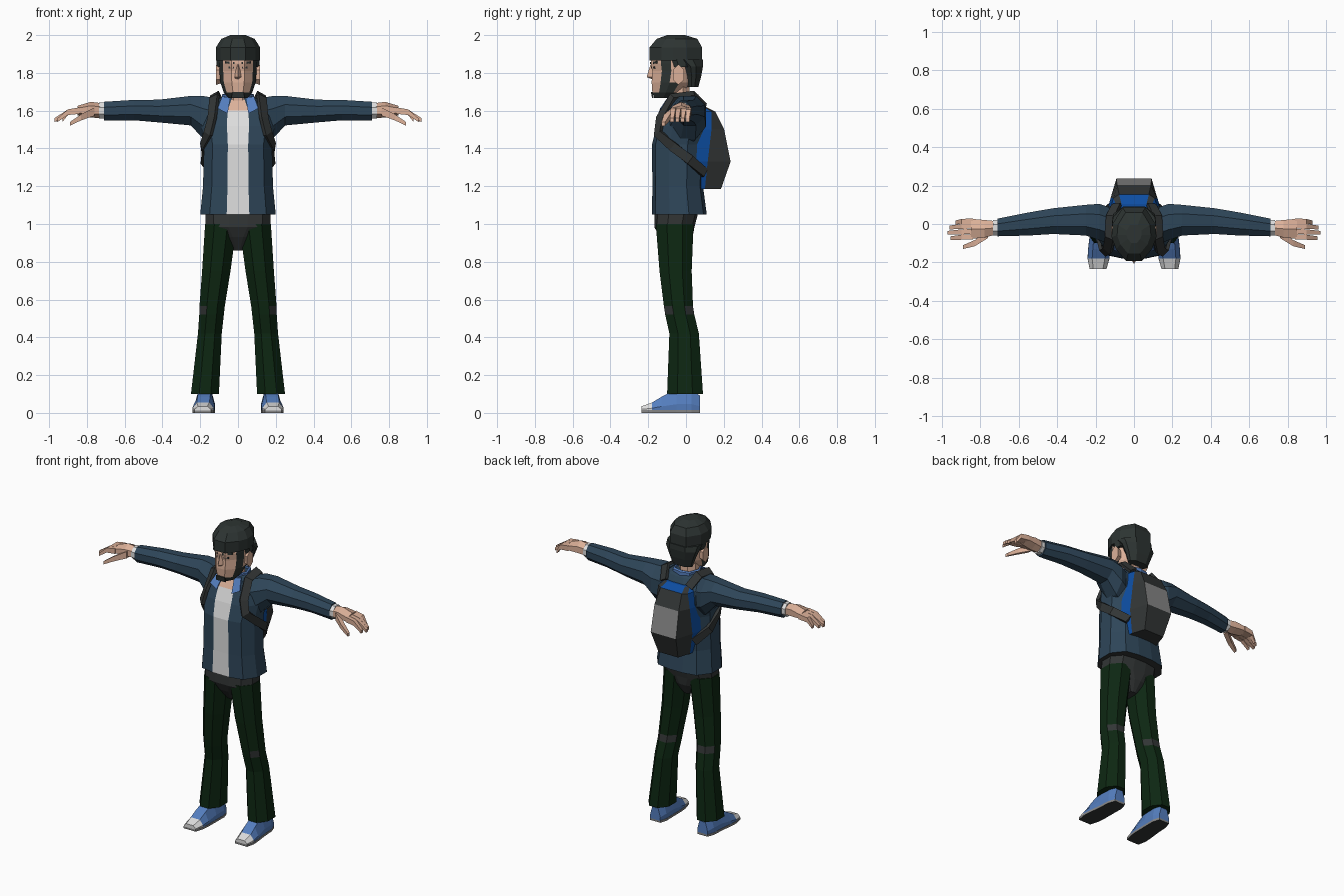
import bpy, bmesh, math
from mathutils import Vector as V

if "Cube" in bpy.data.objects:
    bpy.data.objects.remove(bpy.data.objects["Cube"])

# ---- colours
COLOURS = {
    "skin": (0.72, 0.44, 0.32), "hair": (0.026, 0.034, 0.032), "jacket": (0.027, 0.060, 0.098),
    "light_blue": (0.09, 0.21, 0.52), "white": (0.74, 0.74, 0.74), "pack_blue": (0.004, 0.075, 0.36),
    "grey": (0.24, 0.24, 0.24), "dark_grey": (0.032, 0.036, 0.036), "trousers": (0.004, 0.020, 0.006)}
MATS = {}
for key, c in COLOURS.items():
    MATS[key] = bpy.data.materials.new(key)
    MATS[key].diffuse_color = (*c, 1)


# ---- helpers
def loft(name, rings, colour, mirror=False, caps=True):
    """Skin a list of equal rings; colour is a name or rule(centre, normal)."""
    bm = bmesh.new()
    rows = [[bm.verts.new(p) for p in r] for r in rings]
    n = len(rows[0])
    for a, b in zip(rows, rows[1:]):
        for i in range(n):
            j = (i + 1) % n
            bm.faces.new((a[i], a[j], b[j], b[i]))
    if caps:
        bm.faces.new(rows[0])
        bm.faces.new(rows[-1])
    bmesh.ops.recalc_face_normals(bm, faces=bm.faces)
    bm.normal_update()
    used = []
    for f in bm.faces:
        k = colour(f.calc_center_median(), f.normal) if callable(colour) else colour
        if k not in used:
            used.append(k)
        f.material_index = used.index(k)
    me = bpy.data.meshes.new(name)
    bm.to_mesh(me)
    bm.free()
    for k in used:
        me.materials.append(MATS[k])
    ob = bpy.data.objects.new(name, me)
    bpy.context.collection.objects.link(ob)
    if mirror:
        m = ob.modifiers.new("mirror", 'MIRROR')
        m.use_mirror_merge = False
    return ob


def section(prof, z, w, yf, yb):
    """Symmetric horizontal ring from a half profile, fitted to width and depth."""
    mid, half = (yf + yb) / 2, (yb - yf) / 2
    right = [V((w * u, mid + half * v, z)) for u, v in prof]
    return right + [V((-p.x, p.y, z)) for p in reversed(right)]


def oval(c, axes, a, b, n=8):
    """Polygon ring around c, flats on the extents; axes is 'xy' or 'yz'."""
    e = {"x": V((1, 0, 0)), "y": V((0, 1, 0)), "z": V((0, 0, 1))}
    out = []
    for i in range(n):
        t = 2 * math.pi * (i + .5) / n
        s = 1 / math.cos(math.pi / n)
        out.append(V(c) + e[axes[0]] * a * s * math.cos(t) + e[axes[1]] * b * s * math.sin(t))
    return out


def ribbon(name, path, width, thick, colour, outward):
    """Flat strap following a path, facing along outward(point)."""
    pts, rings = [V(p) for p in path], []
    for i, p in enumerate(pts):
        t = (pts[min(i + 1, len(pts) - 1)] - pts[max(i - 1, 0)]).normalized()
        side = t.cross(outward(p)).normalized()
        out = side.cross(t).normalized()
        rings.append([p + side * width / 2 * a + out * thick / 2 * b
                      for a, b in ((1, 1), (-1, 1), (-1, -1), (1, -1))])
    return loft(name, rings, colour, True)


def plate(name, pts, colour, thick=0.008, mirror=True):
    return loft(name, [[V(p) for p in pts], [V(p) + V((0, -thick, 0)) for p in pts]], colour, mirror)


# ---- jacket body with the shirt showing down the front
BODY = [(.3, -1), (.75, -.87), (1, -.35), (1, .35), (.7, .88), (.25, 1)]
torso = [(1.05, .2, -.18, .11), (1.2, .185, -.178, .09), (1.42, .18, -.18, .10), (1.52, .195, -.155, .11),
         (1.6, .185, -.125, .10), (1.655, .12, -.095, .07), (1.675, .075, -.08, .05)]


def torso_rule(c, n):
    if abs(c.x) < .02 and n.y < -.3:
        return "skin" if c.z > 1.61 else "white"
    return "dark_grey" if n.z < -.9 else "jacket"


loft("jacket", [section(BODY, *s) for s in torso], torso_rule)

# ---- sleeves, cuffs
sleeve = [(.11, 1.54, .125, -.015, .095), (.18, 1.562, .115, .01, .095), (.25, 1.6, .078, .02, .08),
          (.42, 1.598, .06, .015, .067), (.55, 1.603, .054, 0, .06), (.71, 1.597, .05, -.018, .046)]
loft("sleeve", [oval((x, y, z), "yz", hy, hz) for x, z, hz, y, hy in sleeve], "jacket", True)
loft("cuff", [oval((x, -.02, 1.6), "yz", .041, .042) for x in (.7, .735)], "white", True)

# ---- hands
palm = [(.72, 1.6, .034, -.02, .035), (.78, 1.605, .036, -.025, .046), (.85, 1.6, .022, -.025, .052)]
loft("palm", [oval((x, y, z), "yz", hy, hz, 6) for x, z, hz, y, hy in palm], "skin", True)
for i, (y, tip) in enumerate([(-.066, .955), (-.038, .972), (-.010, .96), (.016, .93)]):
    loft(f"finger_{i + 1}", [oval((.84, y, 1.6), "yz", .0135, .017, 4),
                             oval((.9, y - .003, 1.592), "yz", .013, .015, 4),
                             oval((tip, y - .008, 1.55), "yz", .010, .010, 4)], "skin", True)
loft("thumb", [oval((.76, -.055, 1.595), "yz", .018, .022, 4), oval((.83, -.1, 1.565), "yz", .016, .016, 4),
               oval((.89, -.12, 1.53), "yz", .010, .010, 4)], "skin", True)

# ---- hips
loft("hips", [section(BODY, *s) for s in [(.86, .03, -.09, .0), (.93, .09, -.14, .035),
                                          (.985, .172, -.168, .045), (1.08, .172, -.165, .07)]], "dark_grey")

# ---- trouser legs with knee bands
leg = [(1.0, .09, .084, -.06, .1), (.75, .115, .075, -.055, .085), (.565, .137, .067, -.04, .077),
       (.52, .14, .065, -.033, .077), (.42, .149, .063, -.01, .078), (.1, .175, .074, -.005, .095)]


def leg_rule(c, n):
    band = .52 < c.z < .565
    return "dark_grey" if band and (n.y > .6 or (n.x > .3 and n.y < -.3)) else "trousers"


loft("trouser_leg", [oval((x, y, z), "xy", hx, hy) for z, x, hx, y, hy in leg], leg_rule, True)

# ---- shoes
SHOE = [(1, 0), (1.03, .3), (.6, 1), (-.6, 1), (-1.03, .3), (-1, 0)]
shoe = [(.075, .172, .036, .09), (.03, .173, .05, .125), (-.05, .176, .052, .125),
        (-.13, .181, .056, .085), (-.18, .185, .055, .055), (-.235, .187, .042, .035)]


def shoe_rule(c, n):
    if n.z < -.8:
        return "dark_grey"
    return "white" if c.y < -.18 else "light_blue"


loft("shoe", [[V((x + hx * u, y, .012 + (h - .012) * v)) for u, v in SHOE] for y, x, hx, h in shoe],
     shoe_rule, True)
loft("shoe_sole", [[V((x + s * hx * 1.04, y, z)) for s, z in ((1, 0), (1, .014), (-1, .014), (-1, 0))]
                   for y, x, hx, h in shoe],
     lambda c, n: "dark_grey" if n.z < -.5 else "grey", True)

# ---- neck and collar
loft("neck", [oval((0, y, z), "xy", .06, .058) for z, y in ((1.6, -.035), (1.74, -.04))], "skin")
plate("collar_lapel", [(.04, -.088, 1.67), (.085, -.082, 1.675), (.108, -.128, 1.612), (.055, -.138, 1.585)],
      "light_blue", .009)
band = [[(.055, -.085), (.085, -.02), (.06, .05), (0, .065)], [(.05, -.085), (.074, -.02), (.052, .04), (0, .05)]]
loft("collar_band", [[V((o[0], o[1], 1.65)), V((o[0], o[1], 1.685)), V((i[0], i[1], 1.69)), V((i[0], i[1], 1.65))]
                     for o, i in zip(*band)], "light_blue", True)

# ---- head with beard along the jaw
HEAD = [(.35, -1), (.8, -.55), (1, -.1), (.95, .4), (.5, 1)]
head = [(1.667, .05, -.168, -.06), (1.695, .075, -.178, -.02), (1.75, .094, -.182, .03),
        (1.81, .098, -.178, .045), (1.85, .1, -.186, .05), (1.92, .1, -.18, .05)]


def head_rule(c, n):
    jaw_side = c.y < -.07 and abs(c.x) > .07
    return "hair" if c.z < 1.69 or jaw_side else "skin"


loft("head", [section(HEAD, *s) for s in head], head_rule)
loft("nose", [[V((-w, -.17, z)), V((0, y, z)), V((w, -.17, z))]
              for z, w, y in ((1.768, .022, -.184), (1.778, .024, -.208), (1.845, .011, -.188))], "skin")
plate("eyebrow", [(.018, -.183, 1.846), (.07, -.15, 1.85), (.07, -.15, 1.862), (.018, -.183, 1.858)], "hair")
plate("eye", [(.022, -.176, 1.822), (.05, -.162, 1.822), (.05, -.162, 1.834), (.022, -.176, 1.834)], "dark_grey")
plate("beard_chin", [(-.035, -.172, 1.668), (.035, -.172, 1.668), (.03, -.178, 1.7), (-.03, -.178, 1.7)],
      "hair", mirror=False)
loft("ear", [oval((x, -.04, 1.79), "yz", a, b, 6) for x, a, b in ((.085, .022, .038), (.116, .03, .046))],
     "skin", True)

# ---- hair: cap and back
loft("hair_cap", [section(HEAD, *s) for s in [(1.865, .116, -.192, .085), (1.935, .117, -.193, .085),
                                              (1.98, .088, -.155, .06), (2.0, .04, -.1, -.005)]], "hair")
loft("hair_back", [section(HEAD, *s) for s in [(1.725, .07, 0, .065), (1.78, .09, -.01, .08),
                                               (1.835, .113, -.03, .09), (1.87, .115, -.09, .09)]], "hair")
loft("hair_temple", [section(HEAD, *s) for s in [(1.83, .113, -.11, .05), (1.87, .115, -.13, .05)]], "hair")

# ---- backpack: width, then front, middle and back depth at each height
pack = [(1.185, .115, .03, .1, .185), (1.33, .148, .05, .115, .236), (1.5, .142, .06, .135, .202),
        (1.595, .125, .07, .135, .155), (1.62, .105, .06, .09, .105)]
rings = []
for z, w, y0, y1, y2 in pack:
    half = [V((w, y0, z)), V((w * .86, y1, z)), V((w * .62, y2, z))]
    rings.append(half + [V((-p.x, p.y, z)) for p in reversed(half)])


def pack_rule(c, n):
    if abs(c.x) < .02:
        if c.z > 1.6:
            return "pack_blue"
        return "grey" if 1.35 < c.z < 1.5 and n.y > .5 else "dark_grey"
    return "pack_blue" if c.y < .105 and abs(c.x) > .1 else "dark_grey"


loft("backpack", rings, pack_rule)
ribbon("shoulder_strap", [(.09, .1, 1.62), (.12, .04, 1.685), (.125, -.07, 1.672), (.137, -.135, 1.56),
                          (.158, -.148, 1.48), (.186, -.07, 1.41), (.185, .02, 1.34), (.125, .1, 1.27)],
       .05, .02, "dark_grey", lambda p: V((p.x * .8, p.y + .02, max(0, p.z - 1.54) * 1.2)))

for m in bpy.data.materials:
    if m.users and not m.is_grease_pencil:
        m.use_nodes = True
        m.node_tree.nodes["Principled BSDF"].inputs["Base Color"].default_value = m.diffuse_color
